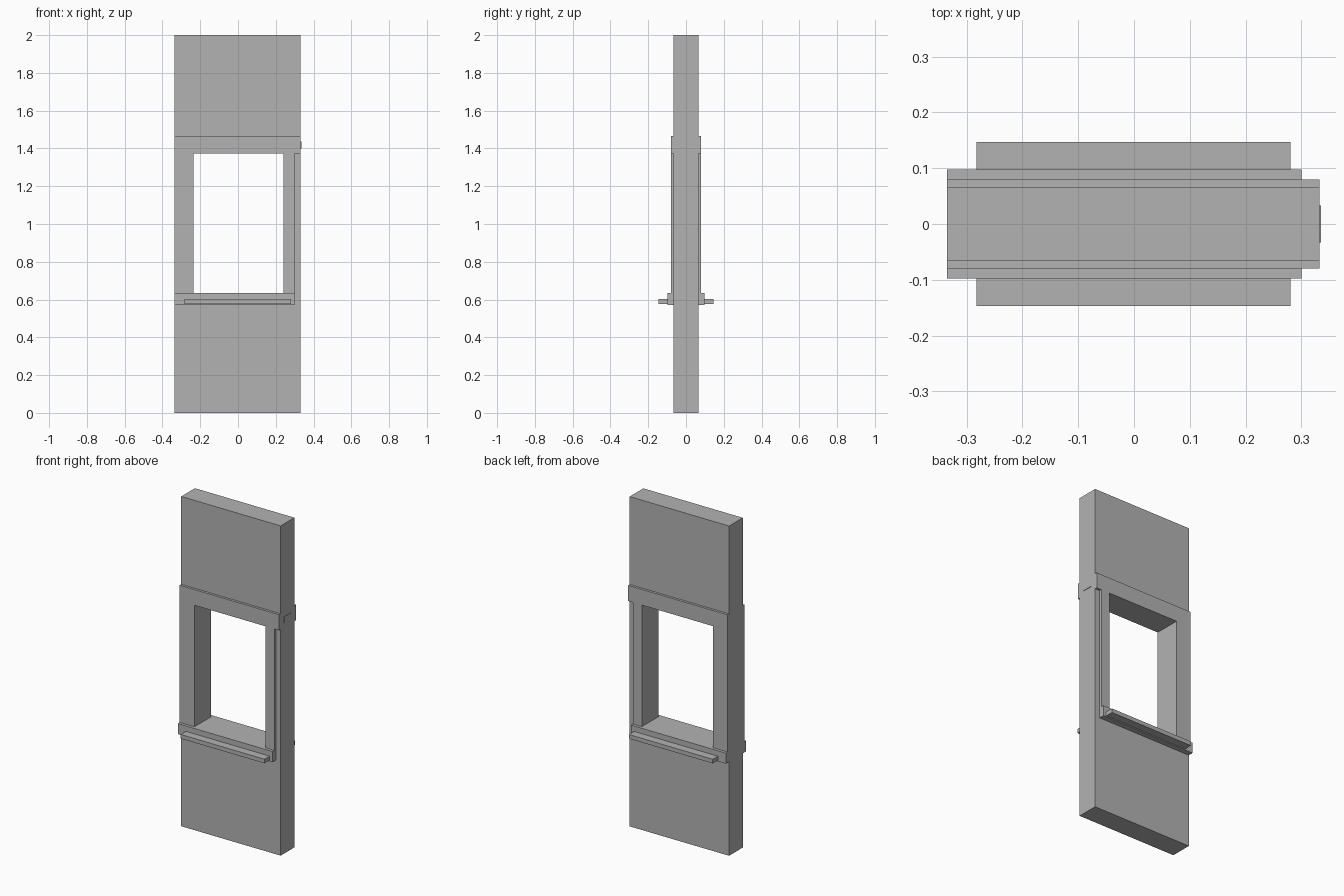
import bpy
import bmesh

if "Cube" in bpy.data.objects:
    bpy.data.objects.remove(bpy.data.objects["Cube"], do_unlink=True)

grey = bpy.data.materials.new("plain grey")
grey.use_nodes = True
grey.diffuse_color = (0.45, 0.45, 0.45, 1)
grey.node_tree.nodes["Principled BSDF"].inputs["Base Color"].default_value = (0.45, 0.45, 0.45, 1)

# Shared dimensions
LEFT, RIGHT = -0.335, 0.332          # wall ends in x
OPEN_L, OPEN_R = -0.236, 0.24        # opening sides
OPEN_B, OPEN_T = 0.635, 1.372        # opening bottom and top
TRIM_R = 0.3                         # casing stops short of the wall end
WALL_Y, CASING_Y, SILL_Y = 0.0655, 0.08, 0.0975


def finish(name, bm):
    bmesh.ops.recalc_face_normals(bm, faces=bm.faces)
    mesh = bpy.data.meshes.new(name)
    bm.to_mesh(mesh)
    bm.free()
    mesh.materials.append(grey)
    obj = bpy.data.objects.new(name, mesh)
    bpy.context.collection.objects.link(obj)
    return obj


def rect(x0, x1, z0, z1):
    return [(x0, z0), (x1, z0), (x1, z1), (x0, z1)]


def extrude_profile(name, profile, y0, y1):
    """Solid made from an x-z outline, running from y0 to y1."""
    bm = bmesh.new()
    face = bm.faces.new([bm.verts.new((x, y0, z)) for x, z in profile])
    out = bmesh.ops.extrude_face_region(bm, geom=[face])
    moved = [v for v in out["geom"] if isinstance(v, bmesh.types.BMVert)]
    bmesh.ops.translate(bm, verts=moved, vec=(0, y1 - y0, 0))
    return finish(name, bm)


def slab_with_hole(name, outer, inner, y0, y1):
    """Slab with a rectangular opening right through it."""
    bm = bmesh.new()
    rings = [[bm.verts.new((x, y, z)) for x, z in loop]
             for loop, y in ((outer, y0), (inner, y0), (inner, y1), (outer, y1))]
    for a, b in zip(rings, rings[1:] + rings[:1]):
        for i in range(4):
            j = (i + 1) % 4
            bm.faces.new((a[i], a[j], b[j], b[i]))
    return finish(name, bm)


# Wall panel with the window opening
slab_with_hole("wall_panel", rect(LEFT, RIGHT, 0, 2),
               rect(OPEN_L, OPEN_R, OPEN_B, OPEN_T), -WALL_Y, WALL_Y)

# Header and both jambs as one outline
casing = [(LEFT, OPEN_B), (OPEN_L, OPEN_B), (OPEN_L, OPEN_T), (OPEN_R, OPEN_T),
          (OPEN_R, OPEN_B), (TRIM_R, OPEN_B), (TRIM_R, OPEN_T), (RIGHT, OPEN_T),
          (RIGHT, 1.467), (LEFT, 1.467)]

# Casing, sill and ledge repeat on both faces of the wall
for side, s in (("front", -1), ("back", 1)):
    extrude_profile(side + "_casing", casing, s * WALL_Y, s * CASING_Y)
    extrude_profile(side + "_sill", rect(LEFT, TRIM_R, 0.571, OPEN_B), s * WALL_Y, s * SILL_Y)
    extrude_profile(side + "_ledge", rect(-0.282, 0.28, 0.577, 0.602), s * SILL_Y, s * 0.1465)

# Small plate on the end of the wall
extrude_profile("end_plate", rect(RIGHT, 0.335, 1.4, 1.437), -0.033, 0.033)
